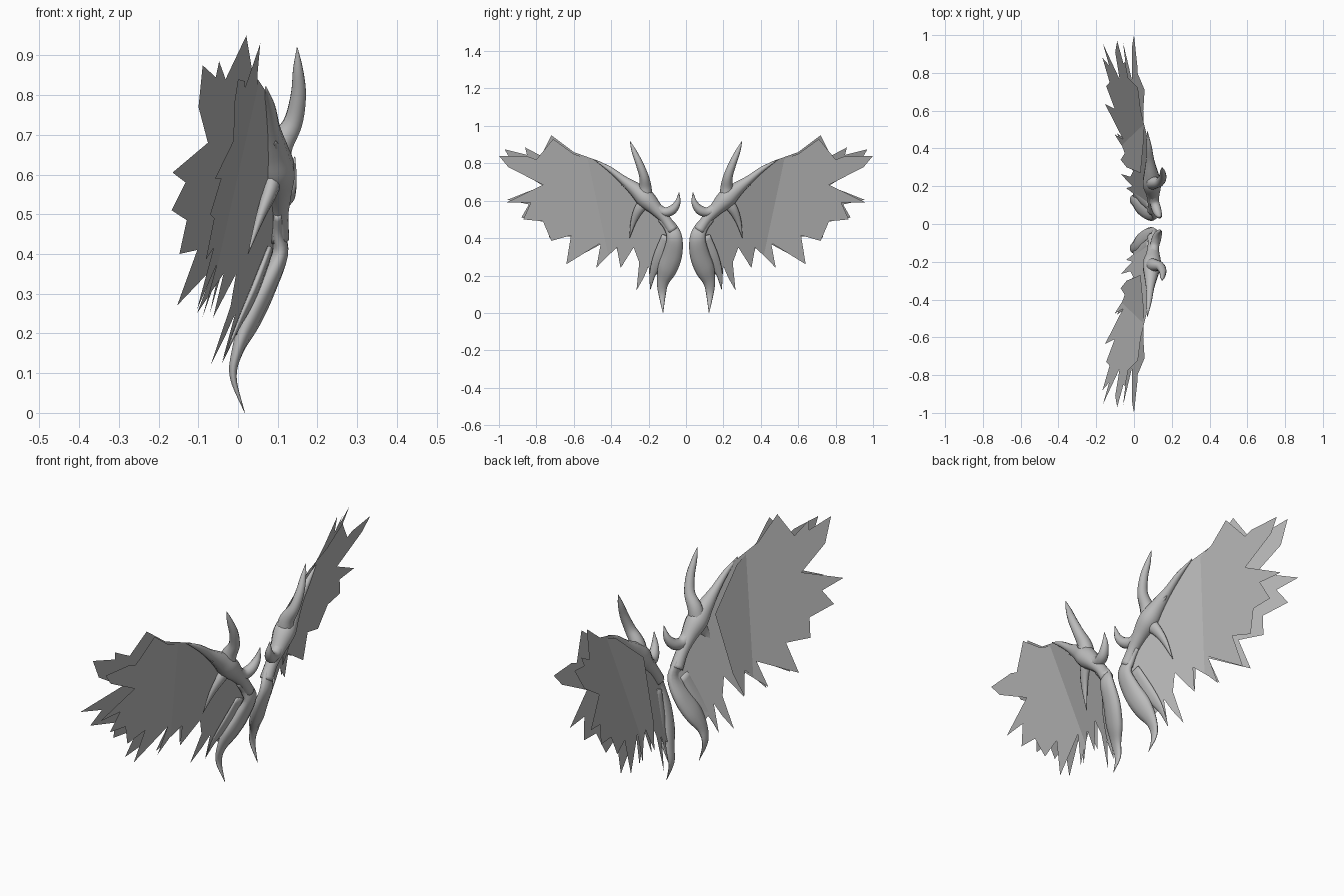
import bpy, bmesh
from math import cos, sin, tau
from mathutils import Vector

cube = bpy.data.objects.get("Cube")
if cube:
    bpy.data.objects.remove(cube, do_unlink=True)

grey = bpy.data.materials.new("plain grey")
grey.use_nodes = True
GREY = (0.5, 0.5, 0.5, 1)
grey.diffuse_color = GREY
grey.node_tree.nodes["Principled BSDF"].inputs["Base Color"].default_value = GREY


def finish(name, bm, smooth):
    """Turn a bmesh into an object mirrored to the other wing."""
    mesh = bpy.data.meshes.new(name)
    bm.to_mesh(mesh)
    bm.free()
    mesh.materials.append(grey)
    for poly in mesh.polygons:
        poly.use_smooth = smooth
    obj = bpy.data.objects.new(name, mesh)
    bpy.context.collection.objects.link(obj)
    mirror = obj.modifiers.new("other wing", "MIRROR")
    mirror.use_axis = (False, True, False)
    mirror.use_mirror_merge = False


def spline(points, steps=5):
    """Smooth a path of position and radius."""
    pts = [Vector(p) for p in points]
    pts = [2 * pts[0] - pts[1]] + pts + [2 * pts[-1] - pts[-2]]
    out = []
    for a, b, c, d in zip(pts, pts[1:], pts[2:], pts[3:]):
        for i in range(steps):
            t = i / steps
            out.append(b + (c - a) * t / 2 + (2 * a - 5 * b + 4 * c - d) * t**2 / 2
                       + (3 * b - a - 3 * c + d) * t**3 / 2)
    return out + [pts[-2]]


def bone(name, points, depth=1.0, sides=10):
    """Tapered tube along a path of x, y, z, radius."""
    path = spline(points)
    bm = bmesh.new()
    rings = []
    for i, p in enumerate(path):
        ahead = path[min(i + 1, len(path) - 1)].to_3d()
        behind = path[max(i - 1, 0)].to_3d()
        tangent = (ahead - behind).normalized()
        across = Vector((1, 0, 0)).cross(tangent).normalized()
        thick = tangent.cross(across) * depth
        r = max(p[3], 0.001)
        rings.append([bm.verts.new(p.to_3d() + r * (across * cos(tau * k / sides)
                                                    + thick * sin(tau * k / sides)))
                      for k in range(sides)])
    for a, b in zip(rings, rings[1:]):
        for k in range(sides):
            n = (k + 1) % sides
            bm.faces.new((a[k], a[n], b[n], b[k]))
    bm.faces.new(rings[0])
    bm.faces.new(rings[-1])
    bmesh.ops.recalc_face_normals(bm, faces=bm.faces)
    finish(name, bm, True)


def rear_plane(y, z):
    return -0.012 - 0.35 * y + 0.3 * z


def front_plane(y, z):
    return -0.094 - 0.116 * y + 0.25 * z


def feathers(name, outline, plane):
    """Flat jagged sheet on a tilted plane, facing +x."""
    bm = bmesh.new()
    face = bm.faces.new([bm.verts.new((plane(y, z), y, z)) for y, z in outline])
    face.normal_update()
    if face.normal.x < 0:
        face.normal_flip()
    bmesh.ops.triangulate(bm, faces=[face], ngon_method="EAR_CLIP")
    finish(name, bm, False)


# Rear feather sheet: root along the arm, then tips and notches
feathers("rear_feathers", [
    (.06, .4), (.1, .47), (.17, .55), (.25, .64), (.46, .81), (.6, .86),
    (.72, .95), (.775, .84), (.86, .885), (.85, .845), (.97, .875), (.91, .77),
    (.765, .68), (.955, .605), (.84, .58), (.88, .51), (.75, .485), (.73, .4),
    (.61, .41), (.635, .27), (.45, .37), (.475, .25), (.37, .35), (.35, .24),
    (.28, .35), (.25, .27), (.265, .12), (.225, .19), (.2, .25), (.19, .13),
    (.165, .21), (.12, .18), (.06, .28)], rear_plane)

# Front feather sheet, fanning away from the rear one at the tips
feathers("front_feathers", [
    (.27, .64), (.46, .8), (.6, .85), (.71, .93), (.8, .82), (.84, .835), (1, .84),
    (.95, .78), (.765, .685), (.96, .59), (.83, .59), (.87, .5), (.765, .49),
    (.72, .385), (.615, .415), (.64, .26), (.455, .375), (.48, .24), (.375, .355),
    (.34, .25), (.3, .36)], front_plane)

# Lower blade: swollen shoulder tapering through a flat web to the bottom claw
bone("lower_blade", [
    (.1, .13, .51, .026), (.1, .085, .46, .034), (.106, .062, .4, .042),
    (.07, .072, .315, .052), (.032, .1, .235, .052), (.0, .125, .16, .031),
    (-.012, .127, .09, .018), (.017, .123, .0, .001)], 0.5)

# Low ridge where the lower feathers fold
bone("fold_ridge", [
    (.08, .1, .41, .03), (.038, .14, .3, .035), (-.004, .178, .21, .018),
    (-.04, .19, .125, .001)], 0.3)

# Arm along the leading edge with a swollen elbow
bone("arm", [
    (.1, .07, .44, .03), (.1, .11, .5, .028), (.1, .16, .555, .036),
    (.095, .215, .61, .05), (.09, .27, .66, .038), (.085, .34, .715, .022),
    (.08, .41, .77, .014), (.07, .49, .82, .002)])

# Tall horn rising from the elbow
bone("horn", [
    (.09, .22, .6, .042), (.105, .218, .67, .034), (.138, .225, .73, .025),
    (.152, .25, .8, .02), (.151, .278, .865, .013), (.149, .3, .92, .001)])

# Short hooked prong on the inner side
bone("prong", [
    (.1, .175, .57, .032), (.108, .12, .54, .026), (.12, .075, .55, .025),
    (.133, .045, .59, .016), (.143, .037, .645, .001)])

# Spur sweeping down over the feathers
bone("spur", [
    (.09, .21, .6, .036), (.08, .25, .555, .027), (.055, .28, .49, .016),
    (.025, .302, .4, .001)], 0.7)

# Small thorn beyond the elbow
bone("thorn", [
    (.09, .24, .62, .032), (.095, .29, .66, .017), (.095, .345, .685, .001)])
